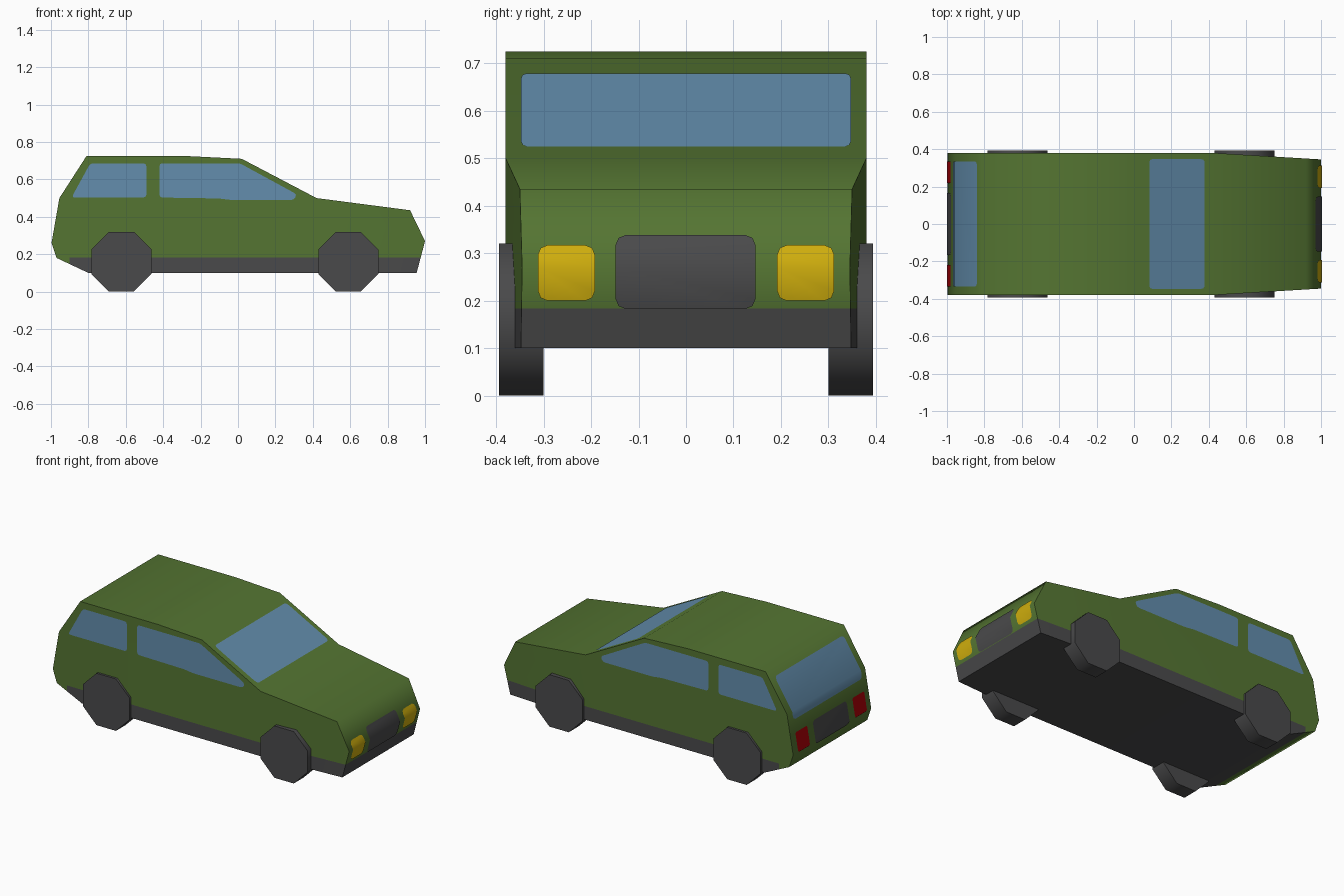
import bpy, bmesh, math
from mathutils import Matrix, Vector

if "Cube" in bpy.data.objects:
    bpy.data.objects.remove(bpy.data.objects["Cube"])


def material(name, r, g, b):
    m = bpy.data.materials.new(name)
    m.diffuse_color = (r, g, b, 1)
    m.use_nodes = True
    m.node_tree.nodes["Principled BSDF"].inputs["Base Color"].default_value = m.diffuse_color
    return m


GREEN = material("green paint", 0.09, 0.178, 0.032)
GREY = material("dark grey", 0.068, 0.068, 0.07)
GLASS = material("blue glass", 0.125, 0.27, 0.42)
YELLOW = material("yellow lamp", 0.62, 0.42, 0.004)
RED = material("red lamp", 0.42, 0.0, 0.002)


def finish(name, bm, mats, angle=60):
    """Smooth shading with sharp edges above the angle, then link the object."""
    for f in bm.faces:
        f.smooth = True
    for e in bm.edges:
        e.smooth = len(e.link_faces) == 2 and e.calc_face_angle(0) < math.radians(angle)
    me = bpy.data.meshes.new(name)
    bm.to_mesh(me)
    bm.free()
    for m in mats:
        me.materials.append(m)
    ob = bpy.data.objects.new(name, me)
    bpy.context.collection.objects.link(ob)
    return ob


def cut(bm, co, no):
    bmesh.ops.bisect_plane(bm, geom=bm.verts[:] + bm.edges[:] + bm.faces[:],
                           plane_co=co, plane_no=no, dist=1e-5)


# Side profile (x, z): nose and windscreen upwards, tail upwards
FRONT = [(0.955, 0.10), (1.0, 0.27), (0.92, 0.435), (0.42, 0.50), (0.02, 0.71)]
REAR = [(-0.80, 0.10), (-0.97, 0.18), (-0.997, 0.26), (-0.955, 0.50), (-0.81, 0.725)]
HALF = 0.38

# Body shell
bm = bmesh.new()
outline = FRONT + [(-0.28, 0.725)] + REAR[::-1]
face = bm.faces.new([bm.verts.new((x, -HALF, z)) for x, z in outline])
ext = bmesh.ops.extrude_face_region(bm, geom=[face])
bmesh.ops.translate(bm, vec=(0, 2 * HALF, 0),
                    verts=[g for g in ext["geom"] if isinstance(g, bmesh.types.BMVert)])
cut(bm, (0.42, 0, 0), (1, 0, 0))
cut(bm, (0, 0, 0.183), (0, 0, 1))
cut(bm, (-0.9, 0, 0), (1, 0, 0))
bmesh.ops.recalc_face_normals(bm, faces=bm.faces[:])
for v in bm.verts:  # nose narrows ahead of the windscreen
    if v.co.x > 0.42:
        v.co.y *= (HALF - 0.06 * (v.co.x - 0.42)) / HALF
for f in bm.faces:  # grey sill below, painted above
    c = f.calc_center_median()
    f.material_index = 1 if c.z < 0.183 and c.x > -0.9 else 0
finish("body", bm, [GREEN, GREY])


def profile_x(pts, z):
    for (x0, z0), (x1, z1) in zip(pts, pts[1:]):
        if z <= z1 + 1e-6:
            return x0 + (x1 - x0) * (z - z0) / (z1 - z0)
    return pts[-1][0]


def plate(name, pts, mat, outward, radius, place, bends=()):
    """Thin panel with rounded corners from a (u, z) outline, laid on the body."""
    bm = bmesh.new()
    bm.faces.new([bm.verts.new((0, u, z)) for u, z in pts])
    bmesh.ops.bevel(bm, geom=bm.verts[:], offset=radius, segments=2, profile=0.5,
                    affect='VERTICES')
    for z in bends:
        cut(bm, (0, 0, z), (0, 0, 1))
    for v in bm.verts:
        v.co = place(v.co.y, v.co.z)
    bm.normal_update()
    for f in bm.faces:
        if f.normal.dot(Vector(outward)) < 0:
            f.normal_flip()
    finish(name, bm, [mat])


def end_plate(name, y0, y1, z0, z1, mat, front, radius=0.02):
    pts, s = (FRONT, 1) if front else (REAR, -1)
    plate(name, [(y0, z0), (y1, z0), (y1, z1), (y0, z1)], mat, (s, 0, 0), radius,
          lambda u, z: (profile_x(pts, z) + s * 0.004, u, z), [p[1] for p in pts])


# Windscreen, rear window, grille and tail panel
end_plate("windscreen", -0.348, 0.348, 0.525, 0.679, GLASS, True, 0.012)
end_plate("rear_window", -0.335, 0.335, 0.452, 0.686, GLASS, False)
end_plate("grille", -0.148, 0.146, 0.183, 0.338, GREY, True)
end_plate("tail_panel", -0.165, 0.165, 0.245, 0.385, GREY, False)

SIDE_WINDOWS = {
    "rear_side_window": [(-0.89, 0.503), (-0.49, 0.503), (-0.49, 0.686), (-0.79, 0.686)],
    "front_side_window": [(-0.42, 0.503), (-0.1, 0.498), (-0.04, 0.49), (0.30, 0.49),
                          (0.315, 0.52), (0.01, 0.686), (-0.42, 0.686)],
}
for side, s in (("right", -1), ("left", 1)):
    # Lamps
    a, b = sorted((s * 0.192, s * 0.312))
    end_plate(side + "_headlamp", a, b, 0.20, 0.317, YELLOW, True)
    a, b = sorted((s * 0.22, s * 0.335))
    end_plate(side + "_tail_lamp", a, b, 0.262, 0.378, RED, False, 0.01)
    # Side windows
    for name, pts in SIDE_WINDOWS.items():
        plate(side + "_" + name, pts, GLASS, (0, s, 0), 0.015,
              lambda u, z: (u, s * (HALF + 0.003), z))
    # Eight-sided wheels
    for end, x in (("rear", -0.623), ("front", 0.59)):
        bm = bmesh.new()
        r = 0.16 / math.cos(math.pi / 8)
        bmesh.ops.create_cone(bm, cap_ends=True, segments=8, radius1=r, radius2=r, depth=0.094,
                              matrix=Matrix.Translation((x, s * 0.347, 0.16))
                              @ Matrix.Rotation(math.pi / 2, 4, 'X')
                              @ Matrix.Rotation(math.pi / 8, 4, 'Z'))
        finish(f"{side}_{end}_wheel", bm, [GREY])
